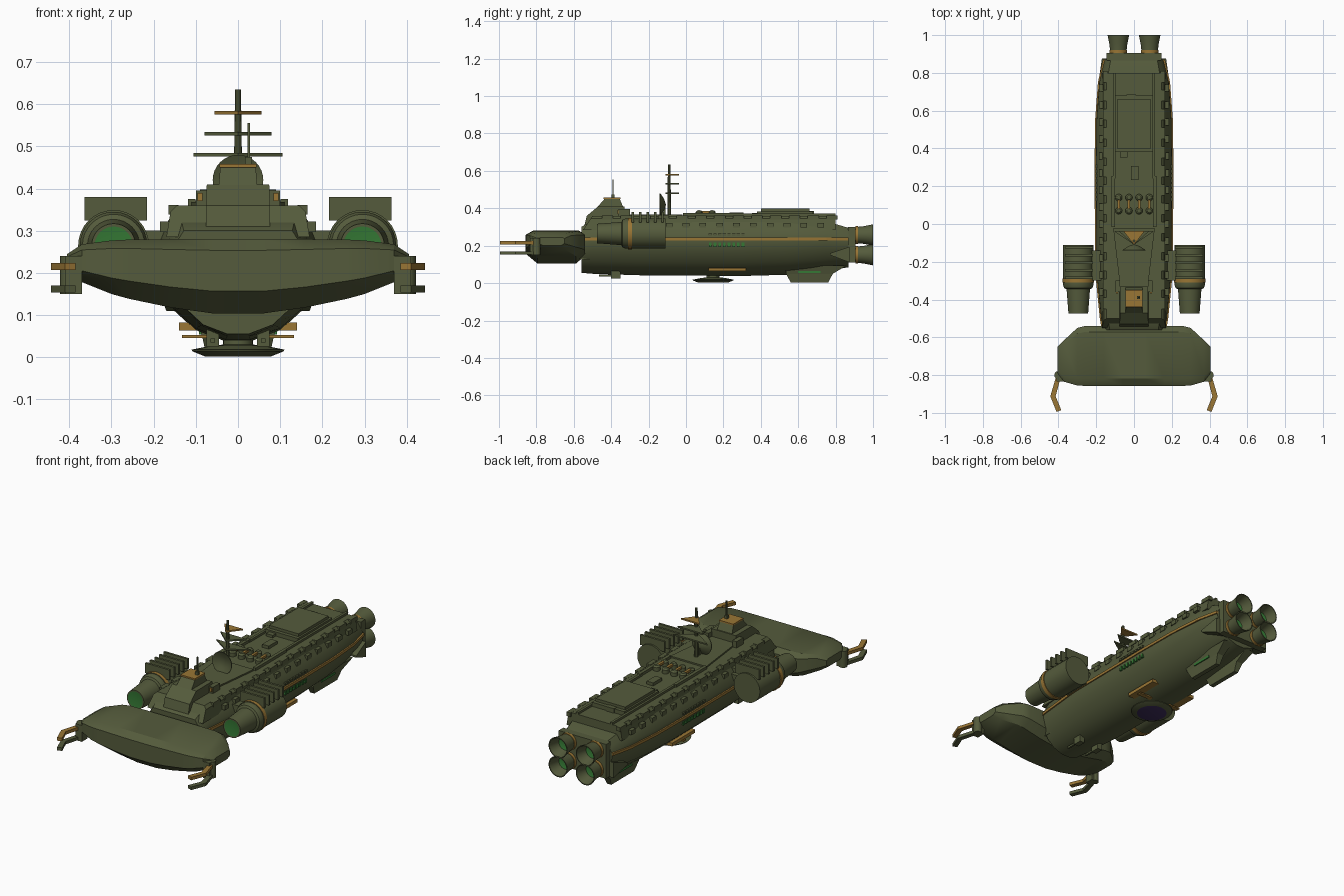
import bpy, bmesh, math
from mathutils import Vector

if "Cube" in bpy.data.objects:
    bpy.data.objects.remove(bpy.data.objects["Cube"])


def material(name, rgb):
    m = bpy.data.materials.new(name)
    m.use_nodes = True
    m.diffuse_color = (*rgb, 1)
    m.node_tree.nodes["Principled BSDF"].inputs["Base Color"].default_value = (*rgb, 1)
    return m


MATS = [material("olive", (0.09, 0.105, 0.045)), material("gold", (0.32, 0.18, 0.035)),
        material("green", (0.035, 0.19, 0.035)), material("purple", (0.045, 0.025, 0.10))]
OLIVE, GOLD, GREEN, PURPLE = range(4)


def finish(name, bm, color=None, mirror=False, smooth=False):
    bmesh.ops.recalc_face_normals(bm, faces=bm.faces)
    if color is not None:
        for f in bm.faces:
            f.material_index = color
    me = bpy.data.meshes.new(name)
    bm.to_mesh(me)
    bm.free()
    for m in MATS:
        me.materials.append(m)
    if smooth:
        me.shade_smooth()
        me.set_sharp_from_angle(angle=math.radians(32))
    ob = bpy.data.objects.new(name, me)
    bpy.context.collection.objects.link(ob)
    if mirror:
        ob.modifiers.new("mirror", "MIRROR")
    return ob


def loft(name, rings, color=OLIVE, mirror=False, smooth=False):
    """Skin closed rings of equal point count and cap both ends."""
    bm = bmesh.new()
    vs = [[bm.verts.new(p) for p in r] for r in rings]
    n = len(vs[0])
    for a, b in zip(vs, vs[1:]):
        for i in range(n):
            bm.faces.new((a[i], a[(i + 1) % n], b[(i + 1) % n], b[i]))
    bm.faces.new(vs[0])
    bm.faces.new(vs[-1])
    return finish(name, bm, color, mirror, smooth)


def prism(name, outline, z0, z1, color=OLIVE, mirror=False):
    return loft(name, [[(x, y, z) for x, y in outline] for z in (z0, z1)], color, mirror)


def boxes(name, specs, color=OLIVE, mirror=False):
    """One object of boxes, each given as centre and size."""
    bm = bmesh.new()
    for c, s in specs:
        new = bmesh.ops.create_cube(bm, size=1)["verts"]
        bmesh.ops.scale(bm, vec=s, verts=new)
        bmesh.ops.translate(bm, vec=c, verts=new)
    return finish(name, bm, color, mirror)


def lathe(name, profile, centre, axis="Y", colors=None, mirror=False, sides=32):
    """Spin (radius, offset) points round an axis; one colour per segment."""
    bm = bmesh.new()
    c = Vector(centre)
    rings = []
    for r, h in profile:
        ring = []
        for i in range(sides):
            a = math.tau * i / sides
            u, v = r * math.cos(a), r * math.sin(a)
            ring.append(bm.verts.new(c + Vector((u, h, v) if axis == "Y" else (u, v, h))))
        rings.append(ring)
    for k, (a, b) in enumerate(zip(rings, rings[1:])):
        for i in range(sides):
            j = (i + 1) % sides
            bm.faces.new((a[i], a[j], b[j], b[i])).material_index = colors[k] if colors else OLIVE
    bmesh.ops.remove_doubles(bm, verts=bm.verts, dist=1e-5)
    return finish(name, bm, None, mirror, True)


# Main hull: boat-shaped section swept from bow to stern
SECTION = [(0.15, 0), (0.5, 0.09), (0.74, 0.24), (0.92, 0.44), (1, 0.64), (0.98, 0.74), (0.9, 0.87), (0.78, 1)]
STATIONS = [(-0.56, 0.165, 0.055, 0.30), (-0.5, 0.175, 0.05, 0.335), (-0.25, 0.2, 0.042, 0.335),
            (0.3, 0.203, 0.038, 0.335), (0.55, 0.2, 0.045, 0.335), (0.75, 0.185, 0.065, 0.33),
            (0.87, 0.158, 0.085, 0.295)]
rings = []
for y, w, lo, hi in STATIONS:
    half = [(w * u, y, lo + (hi - lo) * t) for u, t in SECTION]
    rings.append(half + [(-x, yy, z) for x, yy, z in reversed(half)])
loft("hull", rings, smooth=True)
boxes("stern_plate", [((0, 0.885, 0.205), (0.29, 0.04, 0.19))])

# Gold belt line following the hull side
belt = []
for y, w, lo, hi in STATIONS:
    belt.append([(w - 0.02, y, 0.228), (w + 0.006, y, 0.228), (w + 0.006, y, 0.243), (w - 0.02, y, 0.243)])
loft("side_belt", belt, GOLD, True)
rows = [0.13 + 0.025 * i for i in range(8)]
boxes("side_windows", [((0.193, y, 0.205), (0.02, 0.014, 0.022)) for y in rows], GREEN, True)
boxes("window_hoods", [((0.197, y, 0.258), (0.016, 0.018, 0.012)) for y in rows], OLIVE, True)
loft("stern_fairing", [[(0.1, 0.77, 0.15), (0.185, 0.77, 0.15), (0.185, 0.77, 0.16), (0.1, 0.77, 0.16)],
                       [(0.1, 0.875, 0.11), (0.17, 0.875, 0.11), (0.17, 0.875, 0.195), (0.1, 0.875, 0.195)]],
     OLIVE, True)

# Wide bow pod, octagonal sections lofted across the width
POD = [(0.405, -0.79, -0.65, 0.2, 0.245), (0.37, -0.835, -0.615, 0.178, 0.268), (0.3, -0.855, -0.55, 0.15, 0.277),
       (0.26, -0.857, -0.54, 0.139, 0.279), (0.16, -0.857, -0.54, 0.118, 0.28), (0.06, -0.857, -0.54, 0.104, 0.28)]
rings = []
for s, stations in ((-1, POD), (1, POD[::-1])):
    for x, y0, y1, lo, hi in stations:
        d, h = y1 - y0, hi - lo
        rings.append([(s * x, y0 + d * u, lo + h * t) for u, t in
                      ((0.2, 0), (0.85, 0), (1, 0.25), (1, 0.85), (0.9, 1), (0.12, 1), (0, 0.85), (0, 0.3))])
loft("bow_pod", rings, smooth=True)
boxes("bow_neck", [((0, -0.55, 0.2), (0.27, 0.1, 0.14))])

# Grabber claws at the pod tips
CLAW = [(0.385, -0.8), (0.41, -0.8), (0.443, -0.912), (0.41, -0.995), (0.385, -0.985), (0.415, -0.912)]
prism("upper_claw", CLAW, 0.207, 0.224, GOLD, True)
prism("lower_claw", CLAW, 0.153, 0.17, OLIVE, True)
boxes("claw_mount", [((0.39, -0.81, 0.195), (0.04, 0.05, 0.09))], OLIVE, True)
lathe("claw_pivot", [(0, 0.15), (0.022, 0.15), (0.022, 0.24), (0, 0.24)], (0.4, -0.8, 0), "Z", None, True, 12)

# Raised deck with side walls and battlement blocks
loft("deck", [[(-w, y0, z), (w, y0, z), (w, 0.8, z), (-w, 0.8, z)]
              for w, y0, z in ((0.17, -0.55, 0.285), (0.16, -0.51, 0.345), (0.145, -0.5, 0.36))])
boxes("deck_edge_blocks", [((0.153, -0.42 + 0.1 * i, 0.35), (0.024, 0.06, 0.022)) for i in range(13)], OLIVE, True)
boxes("hull_shoulder_blocks", [((0.172, -0.36 + 0.09 * i, 0.31), (0.025, 0.035, 0.025)) for i in range(13)],
      OLIVE, True)
boxes("deck_walls", [((0.11, 0.12, 0.366), (0.018, 0.27, 0.018)), ((0.105, 0.52, 0.364), (0.014, 0.56, 0.016))],
      OLIVE, True)
prism("fore_deck_plate", [(-0.07, -0.36), (0.07, -0.36), (0.11, -0.02), (-0.11, -0.02)], 0.35, 0.368)
boxes("hatch_platform", [((0, 0.53, 0.37), (0.2, 0.3, 0.025)), ((0, 0.53, 0.386), (0.18, 0.26, 0.024)),
                         ((-0.015, 0.67, 0.37), (0.05, 0.03, 0.03)), ((0.005, 0.27, 0.366), (0.04, 0.075, 0.022)),
                         ((-0.055, 0.375, 0.365), (0.04, 0.045, 0.018))])
for i in range(4):
    for j in range(2):
        spot = (-0.081 + 0.054 * i, 0.07 + 0.07 * j, 0.355)
        lathe("deck_canister", [(0, 0), (0.019, 0), (0.019, 0.025), (0.011, 0.033), (0, 0.035)], spot, "Z", sides=12)
boxes("canister_caps", [((x, 0.105, 0.38), (0.014, 0.09, 0.012)) for x in (0.027, 0.081)], GOLD, True)

# Bridge tower
loft("bridge_base", [[(-w, y0, z), (w, y0, z), (w, -0.33, z), (-w, -0.33, z)]
                     for w, y0, z in ((0.076, -0.548, 0.29), (0.076, -0.53, 0.36), (0.074, -0.47, 0.41))])
loft("bridge_top", [[(-w, y0, z), (w, y0, z), (w, y1, z), (-w, y1, z)]
                    for w, y0, y1, z in ((0.046, -0.475, -0.335, 0.405), (0.042, -0.435, -0.355, 0.451))])
boxes("bridge_roof", [((0, -0.395, 0.454), (0.088, 0.09, 0.008))], GOLD)
boxes("bridge_antenna", [((0.025, -0.39, 0.505), (0.006, 0.006, 0.1)), ((0.025, -0.39, 0.465), (0.016, 0.016, 0.02))])
boxes("bridge_turret", [((0.086, -0.33, 0.375), (0.026, 0.06, 0.04))], OLIVE, True)
boxes("bridge_lamp", [((0.09, -0.363, 0.38), (0.012, 0.008, 0.02))], GOLD, True)

# Mast, triangular vanes and dish
lathe("mast", [(0, 0.35), (0.011, 0.35), (0.007, 0.635), (0, 0.635)], (0, -0.09, 0), "Z", sides=10)
for w, z, color in ((0.105, 0.48, OLIVE), (0.08, 0.53, OLIVE), (0.056, 0.58, GOLD)):
    prism("mast_vane", [(-w, -0.038), (w, -0.038), (0, -0.11)], z - 0.004, z + 0.004, color)
lathe("dish", [(0, 0.012), (0.03, 0.007), (0.06, -0.006), (0.06, -0.002), (0.03, 0.018), (0, 0.028)],
      (0, -0.135, 0.42))
boxes("dish_stand", [((0, -0.115, 0.385), (0.012, 0.012, 0.07))])

# Side engine pods with gold band, green lens and cooling slats
POD_AXIS = (0.295, 0, 0.265)
lathe("side_engine", [(0, -0.465), (0.045, -0.475), (0.052, -0.475), (0.062, -0.345), (0.074, -0.34), (0.08, -0.325),
                      (0.08, -0.31), (0.084, -0.31), (0.084, -0.288), (0.08, -0.288), (0.08, -0.11), (0, -0.11)],
      POD_AXIS, "Y", [GREEN] + [OLIVE] * 6 + [GOLD] * 2 + [OLIVE] * 3, True)
boxes("engine_slats", [((0.29, -0.285 + 0.04 * i, 0.352), (0.148, 0.012, 0.056)) for i in range(5)], OLIVE, True)
boxes("engine_strut", [((0.205, -0.22, 0.265), (0.08, 0.16, 0.07))], OLIVE, True)

# Four hollow stern nozzles
for z in (0.152, 0.257):
    lathe("stern_nozzle", [(0.04, 0.88), (0.043, 0.905), (0.047, 0.905), (0.047, 0.92), (0.044, 0.92), (0.047, 0.95),
                           (0.057, 1.0), (0.052, 1.0), (0.036, 0.94), (0, 0.93)],
          (0.083, 0, z), "Y", [OLIVE, GOLD, GOLD, GOLD, OLIVE, OLIVE, OLIVE, OLIVE, GREEN], True)

# Belly: sensor disc, gold wings, keel fins and small gun
lathe("sensor_disc", [(0, 0.06), (0.035, 0.06), (0.035, 0.03), (0.06, 0.028), (0.11, 0.018), (0.108, 0.014),
                      (0.078, 0.002), (0, 0.002)], (0, 0.145, 0), "Z", [OLIVE] * 6 + [PURPLE])
boxes("belly_wing", [((0.1, 0.22, 0.073), (0.08, 0.2, 0.018))], GOLD, True)
boxes("belly_bar", [((0.07, 0.2, 0.049), (0.125, 0.025, 0.007))], GOLD, True)
loft("keel_fin", [[(x0, y0, z), (x1, y0, z), (x1, y1, z), (x0, y1, z)] for x0, x1, y0, y1, z in
                  ((0.045, 0.1, 0.53, 0.86, 0.095), (0.045, 0.085, 0.535, 0.785, 0.05), (0.05, 0.075, 0.56, 0.76, 0.003))],
     OLIVE, True)
boxes("keel_fin_light", [((0.086, 0.66, 0.06), (0.012, 0.12, 0.012))], GREEN, True)
boxes("belly_gun", [((0.06, -0.375, 0.055), (0.03, 0.05, 0.06)), ((0.06, -0.42, 0.04), (0.01, 0.09, 0.01))],
      OLIVE, True)
